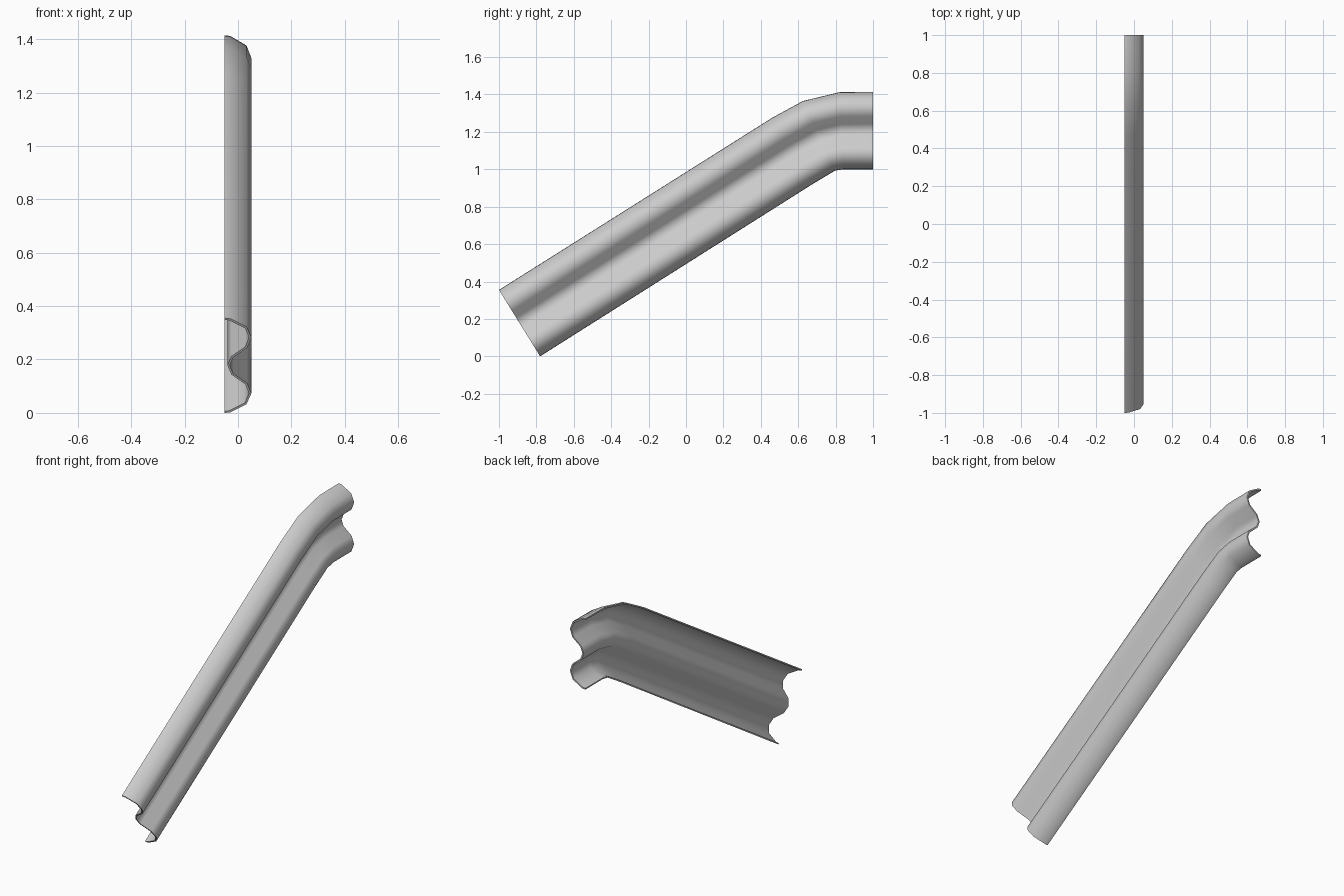
import bpy, bmesh
from mathutils import Vector

if "Cube" in bpy.data.objects:
    bpy.data.objects.remove(bpy.data.objects["Cube"])

# Half of the W-shaped cross-section: (x, height fraction), mirrored about the middle
H = 0.414
half = [(-0.05, 0.0), (-0.03, 0.002), (0.032, 0.038), (0.05, 0.085),
        (0.034, 0.13), (-0.018, 0.172), (-0.031, 0.207)]
profile = [(x, h / H) for x, h in half]
profile += [(x, 1 - t) for x, t in reversed(profile[:-1])]

# Stations along the rail: lower edge (y, z) and upper edge (y, z)
stations = [((-0.78, 0.0), (-1.0, 0.355)),
            ((0.68, 0.923), (0.46, 1.275)),
            ((0.795, 0.992), (0.625, 1.365)),
            ((0.84, 1.0), (0.82, 1.412)),
            ((1.0, 1.0), (1.0, 1.414))]

# Sheet of the rail
bm = bmesh.new()
rows = []
for low, high in stations:
    a, b = Vector(low), Vector(high)
    row = []
    for x, t in profile:
        p = a.lerp(b, t)
        row.append(bm.verts.new((x, p.x, p.y)))
    rows.append(row)
for r0, r1 in zip(rows, rows[1:]):
    for i in range(len(profile) - 1):
        bm.faces.new((r0[i], r1[i], r1[i + 1], r0[i + 1]))
mesh = bpy.data.meshes.new("guard_rail")
bm.to_mesh(mesh)
bm.free()
rail = bpy.data.objects.new("guard_rail", mesh)
bpy.context.collection.objects.link(rail)

# Metal thickness, grown towards the back
solid = rail.modifiers.new("thickness", 'SOLIDIFY')
solid.thickness = 0.008
solid.offset = -1
solid.use_even_offset = True

# Smooth bends, sharp cut ends
bpy.context.view_layer.objects.active = rail
rail.select_set(True)
bpy.ops.object.modifier_apply(modifier="thickness")
bpy.ops.object.shade_smooth_by_angle(angle=0.9)
